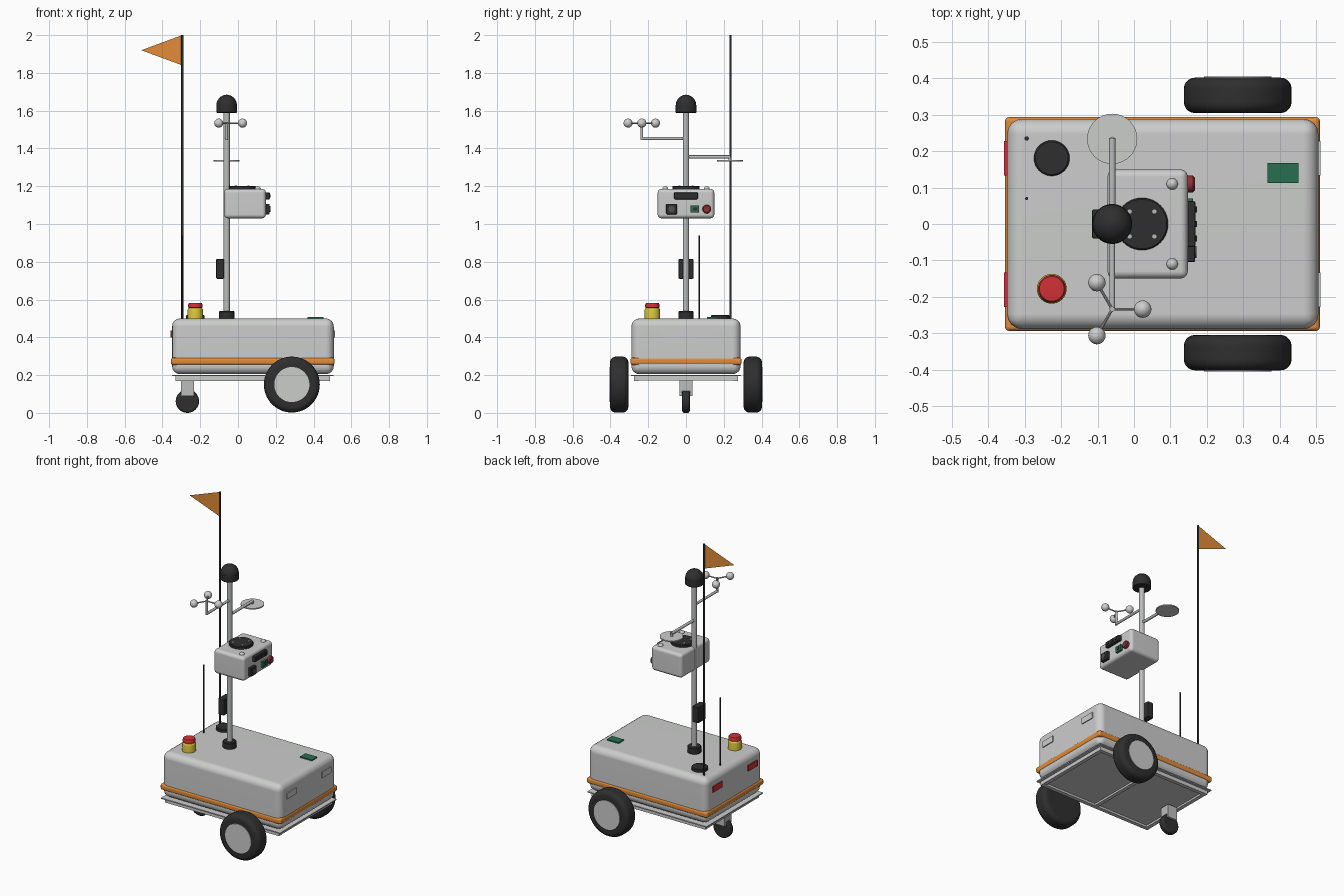
import bpy, bmesh, math
from mathutils import Vector, Matrix

if "Cube" in bpy.data.objects:
    bpy.data.objects.remove(bpy.data.objects["Cube"])


def material(name, r, g, b):
    m = bpy.data.materials.new(name)
    m.diffuse_color = (r, g, b, 1)
    m.use_nodes = True
    m.node_tree.nodes["Principled BSDF"].inputs["Base Color"].default_value = m.diffuse_color
    return m


SHELL = material("shell_grey", 0.60, 0.61, 0.60)
METAL = material("metal_grey", 0.50, 0.51, 0.51)
BLACK = material("black", 0.028, 0.028, 0.029)
PANEL = material("dark_grey", 0.09, 0.09, 0.09)
ORANGE = material("orange", 0.76, 0.26, 0.04)
RED = material("red", 0.64, 0.03, 0.035)
DARK_RED = material("dark_red", 0.27, 0.03, 0.035)
YELLOW = material("yellow", 0.75, 0.58, 0.05)
GREEN = material("green", 0.02, 0.16, 0.08)


def finish(bm, name, mat):
    bmesh.ops.recalc_face_normals(bm, faces=bm.faces)
    me = bpy.data.meshes.new(name)
    bm.to_mesh(me)
    bm.free()
    me.materials.append(mat)
    ob = bpy.data.objects.new(name, me)
    bpy.context.collection.objects.link(ob)
    return ob


def box(name, mat, x, y, z, bevel=0.0, seg=3):
    """Box from (min, max) ranges, with optional rounded edges."""
    bm = bmesh.new()
    bmesh.ops.create_cube(bm, size=1)
    for v in bm.verts:
        v.co = Vector([(r[0] + r[1]) / 2 + c * (r[1] - r[0])
                       for r, c in zip((x, y, z), v.co)])
    if bevel:
        bmesh.ops.bevel(bm, geom=list(bm.edges), offset=bevel, segments=seg,
                        profile=0.5, affect='EDGES')
    return finish(bm, name, mat)


def lathe(name, mat, origin, profile, axis=(0, 0, 1), n=32):
    """Revolve (radius, height) points about an axis through origin."""
    bm = bmesh.new()
    rings = []
    for r, h in profile:
        if r == 0:
            rings.append([bm.verts.new((0, 0, h))] * n)
        else:
            rings.append([bm.verts.new((r * math.cos(2 * math.pi * i / n),
                                        r * math.sin(2 * math.pi * i / n), h))
                          for i in range(n)])
    for a, b in zip(rings, rings[1:]):
        for i in range(n):
            j = (i + 1) % n
            vs = list(dict.fromkeys((a[i], a[j], b[j], b[i])))
            bm.faces.new(vs)
    for ring in (rings[0], rings[-1]):
        if ring[0] != ring[1]:
            bm.faces.new(ring)
    rot = Vector((0, 0, 1)).rotation_difference(Vector(axis)).to_matrix().to_4x4()
    bmesh.ops.transform(bm, matrix=Matrix.Translation(origin) @ rot, verts=bm.verts)
    return finish(bm, name, mat)


def rod(name, mat, p, q, r, n=16):
    d = Vector(q) - Vector(p)
    return lathe(name, mat, p, [(r, 0), (r, d.length)], d.normalized(), n)


def ball(name, mat, c, r):
    bm = bmesh.new()
    bmesh.ops.create_uvsphere(bm, u_segments=20, v_segments=12, radius=r,
                              matrix=Matrix.Translation(c))
    return finish(bm, name, mat)


def arc(r, h, radius, a0, a1, steps=5):
    """Profile points along a circular arc, angles in degrees."""
    return [(r + radius * math.cos(math.radians(a0 + (a1 - a0) * i / steps)),
             h + radius * math.sin(math.radians(a0 + (a1 - a0) * i / steps)))
            for i in range(steps + 1)]


# Hull and bumper band
box("hull", SHELL, (-0.349, 0.507), (-0.289, 0.289), (0.205, 0.5), 0.042, 4)
box("bumper", ORANGE, (-0.355, 0.511), (-0.294, 0.294), (0.254, 0.292), 0.012)

# Chassis: deck plate, perimeter rails and crossbar
box("chassis_plate", SHELL, (-0.35, 0.505), (-0.29, 0.29), (0.194, 0.201))
box("belly_panel", SHELL, (-0.32, 0.475), (-0.265, 0.265), (0.183, 0.195))
for s in (-1, 1):
    box("side_rail", SHELL, (-0.332, 0.487), sorted((s * 0.25, s * 0.275)), (0.17, 0.195))
for x in (-0.332, 0.065, 0.462):
    box("cross_rail", SHELL, (x, x + 0.025), (-0.25, 0.25), (0.171, 0.195))

# Drive wheels with hub caps
for s in (-1, 1):
    lathe("tyre", BLACK, (0.285, s * 0.305, 0.15),
          [(0.09, 0)] + arc(0.118, 0.03, 0.03, -90, 0) + arc(0.118, 0.067, 0.03, 0, 90)
          + [(0.09, 0.097)], (0, s, 0), 48)
    lathe("hub_cap", SHELL, (0.285, s * 0.39, 0.15), [(0.093, 0), (0.093, 0.016)],
          (0, s, 0), 48)

# Caster
lathe("caster_wheel", BLACK, (-0.268, -0.02, 0.062),
      [(0.03, 0)] + arc(0.05, 0.012, 0.012, -90, 0) + arc(0.05, 0.028, 0.012, 0, 90)
      + [(0.03, 0.04)], (0, 1, 0))
box("caster_fork", METAL, (-0.302, -0.234), (-0.034, 0.034), (0.115, 0.175))
for s in (-1, 1):
    box("caster_cheek", METAL, (-0.302, -0.234), sorted((s * 0.022, s * 0.034)), (0.09, 0.12))

# Head and tail lamps, status plate
for s in (-1, 1):
    y = sorted((s * 0.133, s * 0.228))
    box("headlamp", SHELL, (0.5, 0.513), y, (0.398, 0.437))
    box("tail_lamp", RED, (-0.357, -0.345), y, (0.4, 0.437))
box("status_plate", GREEN, (0.367, 0.452), (0.112, 0.167), (0.499, 0.507))

# Deck fittings: receiver puck, stop button, aerial, flag
lathe("receiver_puck", BLACK, (-0.226, 0.181, 0.499), [(0.049, 0), (0.049, 0.016), (0.045, 0.02)])
lathe("stop_base", YELLOW, (-0.226, -0.178, 0.499),
      [(0.041, 0), (0.041, 0.047), (0.036, 0.056), (0.03, 0.06)])
lathe("stop_button", RED, (-0.226, -0.178, 0.555),
      [(0.03, 0), (0.038, 0.003), (0.038, 0.018), (0.034, 0.026), (0, 0.028)])
rod("aerial", BLACK, (-0.295, 0.07, 0.499), (-0.295, 0.07, 0.94), 0.0045, 10)
rod("flag_pole", BLACK, (-0.295, 0.235, 0.499), (-0.295, 0.235, 2.0), 0.006, 12)
bm = bmesh.new()
bm.faces.new([bm.verts.new((x, 0.235, z))
              for x, z in ((-0.295, 2.0), (-0.512, 1.92), (-0.295, 1.84))])
finish(bm, "flag", ORANGE)

# Mast with collar, dome and clamp-on box
MX = -0.06
rod("mast", METAL, (MX, 0, 0.5), (MX, 0, 1.6), 0.017, 24)
lathe("mast_collar", BLACK, (MX, 0, 0.499), [(0.041, 0), (0.041, 0.036), (0.037, 0.04)])
lathe("dome_base", BLACK, (MX, 0, 1.588), [(0.051, 0), (0.055, 0.004), (0.055, 0.043)])
lathe("dome", BLACK, (MX, 0, 1.63), arc(0, 0, 0.054, 0, 84, 8) + [(0, 0.055)])
box("mast_module", BLACK, (-0.116, -0.073), (-0.04, 0.04), (0.71, 0.815), 0.006, 2)

# Control box with top vent, screws and knobs
box("control_box", SHELL, (-0.073, 0.148), (-0.15, 0.15), (1.03, 1.186), 0.02)
lathe("vent_disc", BLACK, (0.022, 0, 1.184), [(0.072, 0), (0.072, 0.014), (0.068, 0.018)], n=40)
for sx in (-1, 1):
    for sy in (-1, 1):
        rod("vent_screw", METAL, (0.022 + sx * 0.034, sy * 0.034, 1.2),
            (0.022 + sx * 0.034, sy * 0.034, 1.204), 0.006, 10)
for s in (-1, 1):
    lathe("top_knob", SHELL, (0.105, s * 0.11, 1.184), arc(0, 0, 0.016, 0, 80, 5) + [(0, 0.016)], n=20)

# Control panel on the box face
box("grip_bar", BLACK, (0.145, 0.169), (-0.063, 0.063), (1.13, 1.167), 0.006, 2)
for y in (-0.04, 0, 0.04):
    box("grip_stud", BLACK, (0.165, 0.173), (y - 0.008, y + 0.008), (1.141, 1.156))
box("switch_body", BLACK, (0.145, 0.168), (-0.105, -0.048), (1.051, 1.107), 0.005, 2)
rod("switch_face", PANEL, (0.165, -0.077, 1.079), (0.172, -0.077, 1.079), 0.016)
box("screen", GREEN, (0.145, 0.162), (0.025, 0.07), (1.06, 1.098))
box("screen_center", BLACK, (0.16, 0.165), (0.038, 0.057), (1.071, 1.087))
lathe("red_knob", DARK_RED, (0.146, 0.11, 1.079), [(0.023, 0), (0.023, 0.016), (0.018, 0.021)],
      (1, 0, 0), 24)

# Wind gauge
WY, WZ = -0.234, 1.534
rod("wind_arm", METAL, (MX, 0, 1.452), (MX, WY, 1.452), 0.008)
rod("wind_post", METAL, (MX, WY, 1.445), (MX, WY, WZ + 0.006), 0.007)
for k in range(3):
    a = k * math.tau / 3
    tip = (MX + 0.084 * math.cos(a), WY + 0.084 * math.sin(a), WZ)
    rod("wind_spoke", METAL, (MX, WY, WZ), tip, 0.004, 10)
    ball("wind_cup", SHELL, tip, 0.024)

# Disc sensor
rod("disc_arm", METAL, (MX, 0, 1.355), (MX, 0.236, 1.355), 0.009)
rod("disc_post", METAL, (MX, 0.232, 1.337), (MX, 0.232, 1.355), 0.008)
rod("disc_sensor", SHELL, (MX, 0.234, 1.332), (MX, 0.234, 1.339), 0.069, 40)

# Smooth curved surfaces, keep hard edges and flat main faces
for ob in bpy.context.scene.objects:
    ob.select_set(True)
    bpy.context.view_layer.objects.active = ob
bpy.ops.object.shade_smooth_by_angle(angle=math.radians(35))
for ob in bpy.context.scene.objects:
    ob.modifiers.new("flat_faces", 'WEIGHTED_NORMAL').keep_sharp = True
